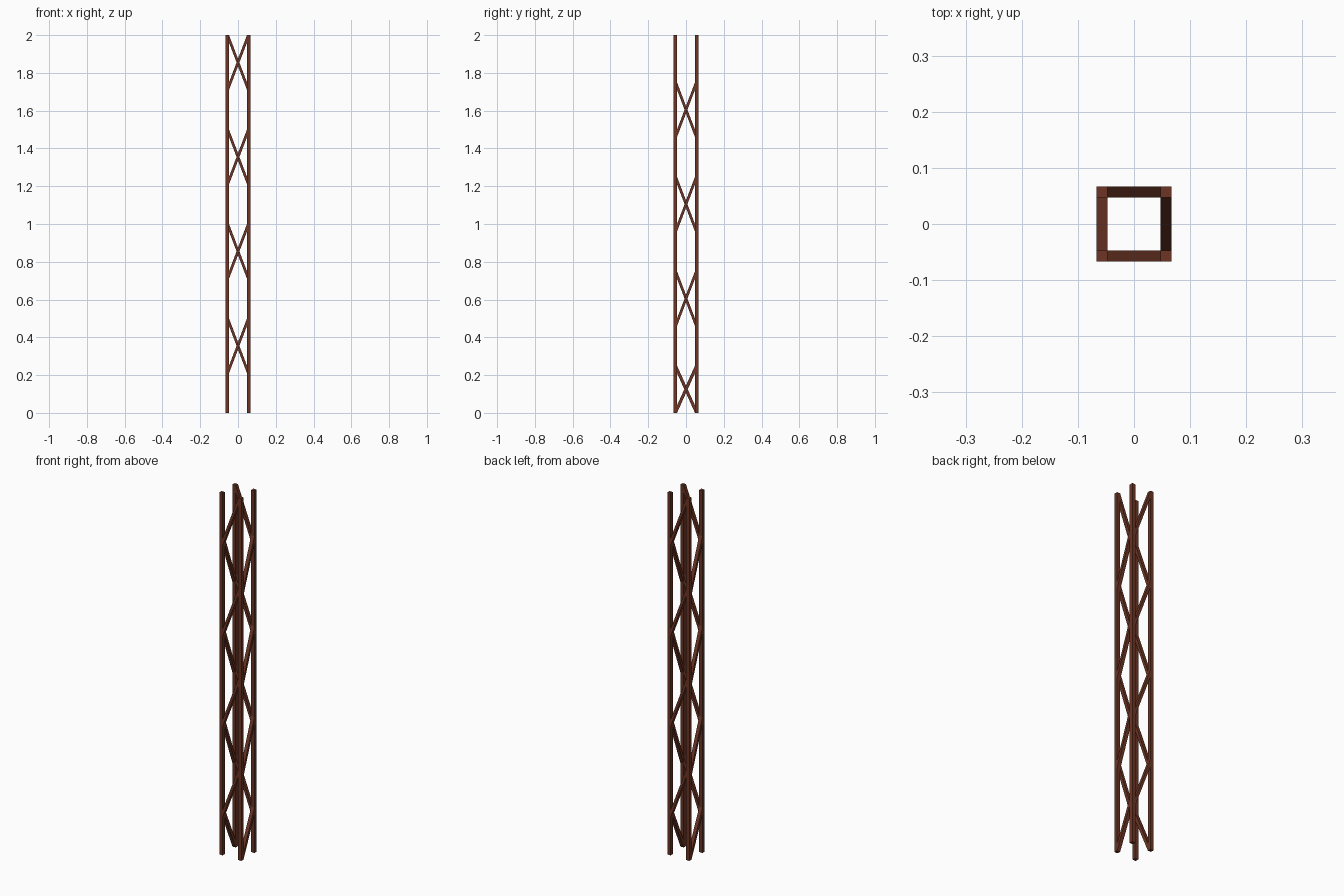
import bpy, bmesh
from mathutils import Matrix
from math import pi

if "Cube" in bpy.data.objects:
    bpy.data.objects.remove(bpy.data.objects["Cube"])

OUT, INN = 0.067, 0.0475     # outer and inner half widths of the post ring
HALF_T = 0.02                # half of the brace's vertical thickness

rust = bpy.data.materials.new("rust_brown")
rust.diffuse_color = (0.150, 0.036, 0.018, 1)
rust.use_nodes = True
rust.node_tree.nodes["Principled BSDF"].inputs["Base Color"].default_value = rust.diffuse_color


def prism(name, profile, y0, y1, turn=0):
    """Extrude an (x, z) profile from y0 to y1, then turn it in quarter steps."""
    bm = bmesh.new()
    front = bm.faces.new([bm.verts.new((x, y0, z)) for x, z in profile])
    ext = bmesh.ops.extrude_face_region(bm, geom=[front])
    moved = [g for g in ext["geom"] if isinstance(g, bmesh.types.BMVert)]
    bmesh.ops.translate(bm, vec=(0, y1 - y0, 0), verts=moved)
    bmesh.ops.recalc_face_normals(bm, faces=bm.faces)
    bm.transform(Matrix.Rotation(turn * pi / 2, 4, 'Z'))
    me = bpy.data.meshes.new(name)
    bm.to_mesh(me)
    bm.free()
    me.materials.append(rust)
    ob = bpy.data.objects.new(name, me)
    bpy.context.collection.objects.link(ob)


def brace(name, low, high, turn):
    """Diagonal bar rising left to right on one side."""
    prism(name, [(-INN, low - HALF_T), (INN, high - HALF_T),
                 (INN, high + HALF_T), (-INN, low + HALF_T)], -OUT, -INN, turn)


sides = ["front", "right", "back", "left"]
for turn, side in enumerate(sides):
    # square corner post
    prism("post_" + side, [(-OUT, 0), (-INN, 0), (-INN, 2), (-OUT, 2)],
          -OUT, -INN, turn)
    # braces wind upward as a double spiral
    for i in range(4):
        high = 0.5 * i + (0.48 if turn % 2 == 0 else 0.23)
        low = max(high - 0.25, HALF_T)
        brace(f"brace_{side}_{i + 1}", low, high, turn)
